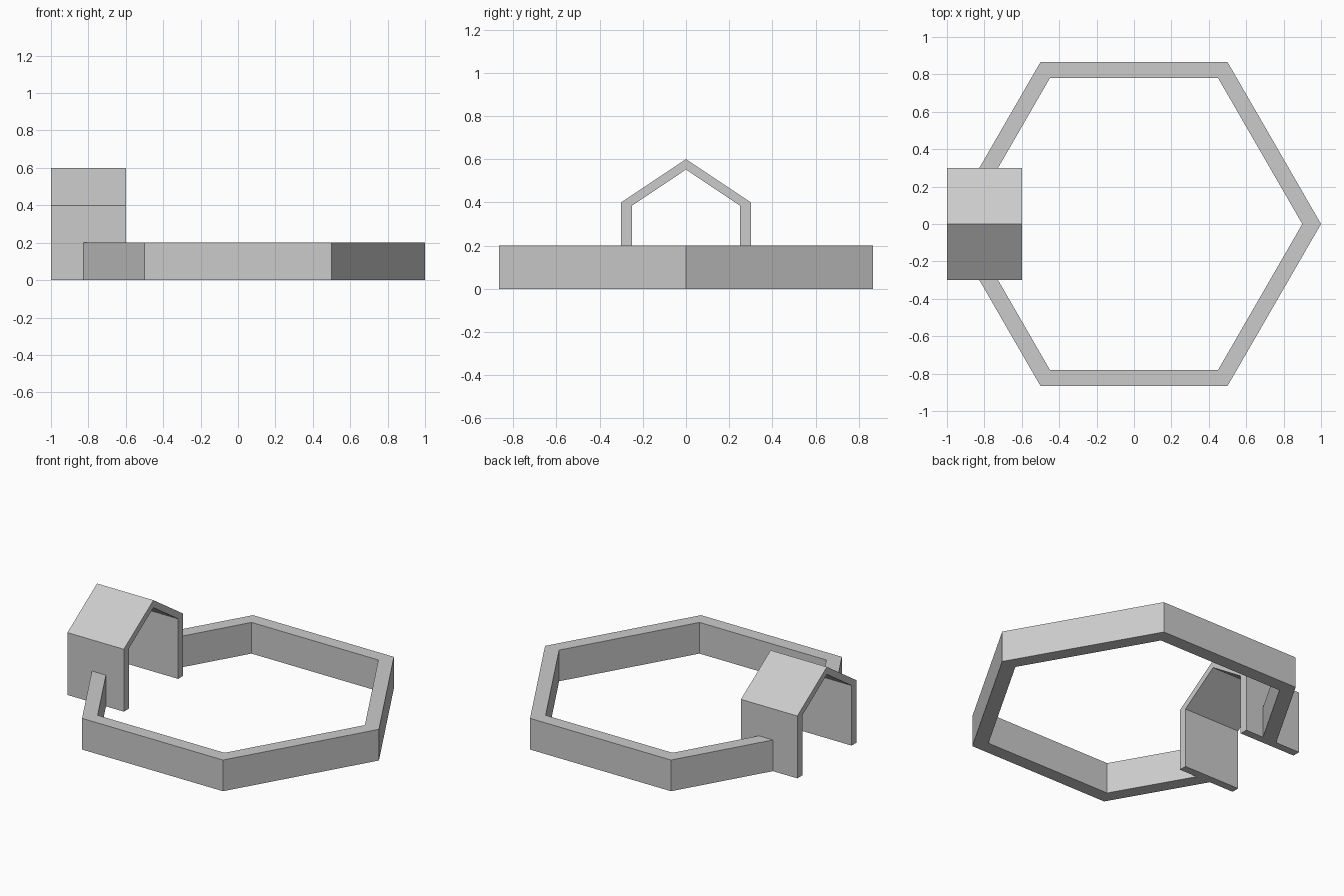
import bpy
import math
from mathutils import Vector

cube = bpy.data.objects.get("Cube")
if cube:
    bpy.data.objects.remove(cube, do_unlink=True)

grey = bpy.data.materials.new("light_grey")
grey.use_nodes = True
colour = (0.6, 0.6, 0.6, 1)
grey.diffuse_color = colour
grey.node_tree.nodes["Principled BSDF"].inputs["Base Color"].default_value = colour


def make_band(name, outer, inner, sweep):
    """Solid strip between two matching open outlines, swept along a vector."""
    n = len(outer)
    base = [Vector(p) for p in outer + inner]
    verts = base + [p + Vector(sweep) for p in base]
    top = 2 * n
    faces = []
    for i in range(n - 1):
        o, p = i, i + 1
        a, b = n + i, n + i + 1
        faces += [(o, p, b, a), (top + a, top + b, top + p, top + o),
                  (o, top + o, top + p, p), (a, b, top + b, top + a)]
    # End caps
    faces += [(0, n, top + n, top), (n - 1, top + n - 1, top + 2 * n - 1, 2 * n - 1)]
    mesh = bpy.data.meshes.new(name)
    mesh.from_pydata(verts, [], faces)
    mesh.materials.append(grey)
    obj = bpy.data.objects.new(name, mesh)
    bpy.context.collection.objects.link(obj)
    # Make all normals face outward
    bpy.context.view_layer.objects.active = obj
    obj.select_set(True)
    bpy.ops.object.mode_set(mode='EDIT')
    bpy.ops.mesh.select_all(action='SELECT')
    bpy.ops.mesh.normals_make_consistent(inside=False)
    bpy.ops.object.mode_set(mode='OBJECT')
    obj.select_set(False)
    return obj


gate_half = 0.3


def hexagon_path(radius):
    """Hexagon outline, left open where it meets the gatehouse sides."""
    corners = [(radius * math.cos(math.radians(a)), radius * math.sin(math.radians(a)), 0)
               for a in range(-120, 121, 60)]
    end_x = -radius + gate_half / math.sqrt(3)
    return [(end_x, -gate_half, 0)] + corners + [(end_x, gate_half, 0)]


def gable_path(half, eaves, ridge):
    """Gabled arch outline across the gatehouse."""
    return [(-1, y, z) for y, z in
            ((-half, 0), (-half, eaves), (0, ridge), (half, eaves), (half, 0))]


# Low hexagonal enclosure wall
make_band("hexagonal_wall", hexagon_path(1.0), hexagon_path(0.9), (0, 0, 0.2))

# Gabled gatehouse, open at both ends
make_band("gatehouse", gable_path(gate_half, 0.4, 0.6),
          gable_path(0.25, 0.385, 0.552), (0.4, 0, 0))
